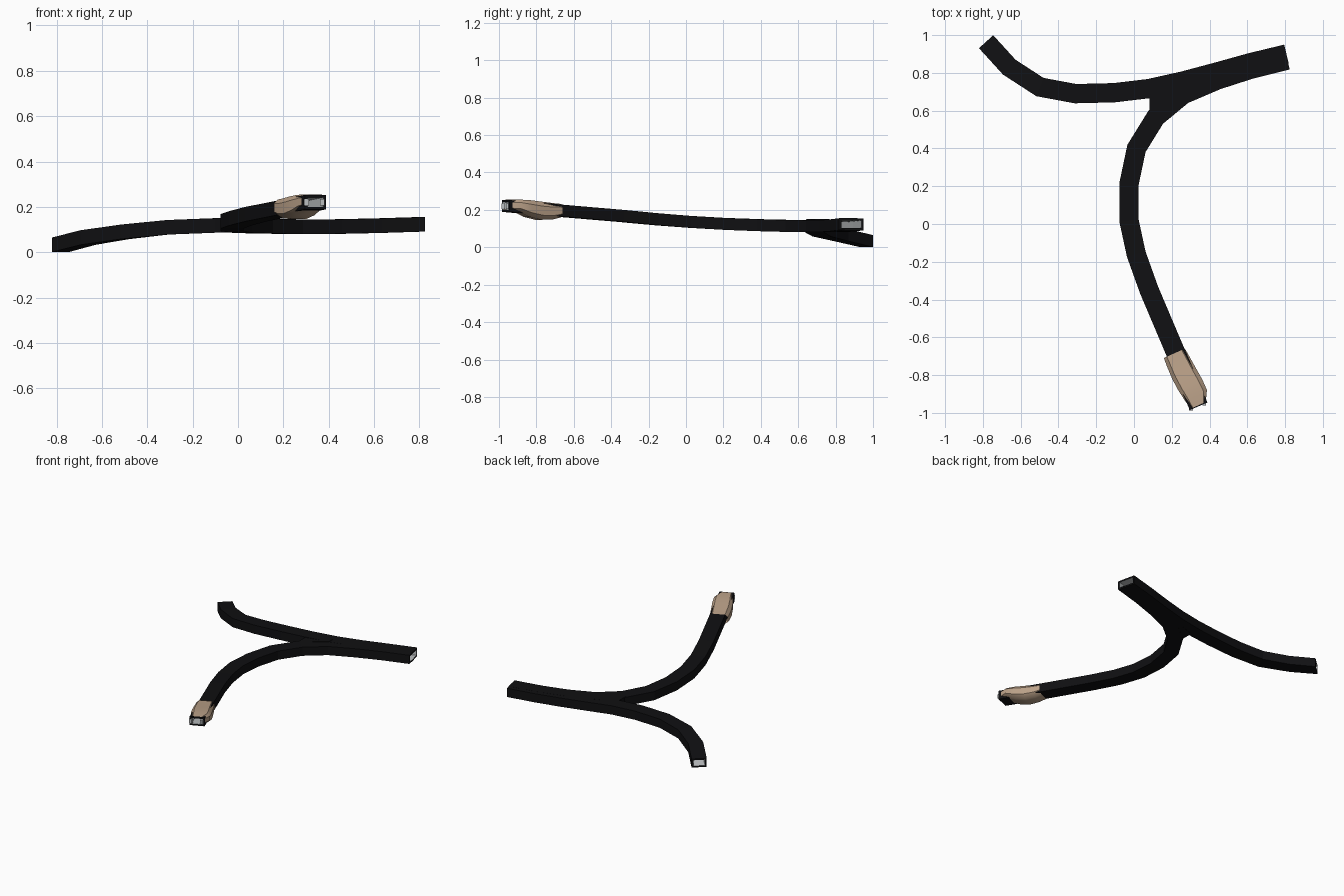
import bpy, bmesh
from mathutils import Vector

if "Cube" in bpy.data.objects:
    bpy.data.objects.remove(bpy.data.objects["Cube"])


def material(name, rgb):
    m = bpy.data.materials.new(name)
    m.diffuse_color = (*rgb, 1)
    m.use_nodes = True
    m.node_tree.nodes["Principled BSDF"].inputs["Base Color"].default_value = m.diffuse_color
    return m


BLACK = material("black_shell", (0.005, 0.005, 0.006))
GREY = material("grey_lining", (0.5, 0.52, 0.53))
TAN = material("tan_rock", (0.5, 0.36, 0.25))


def loft(name, rings, mat, caps=True):
    bm = bmesh.new()
    vs = [[bm.verts.new(p) for p in r] for r in rings]
    n = len(vs[0])
    for a, b in zip(vs, vs[1:]):
        for i in range(n):
            j = (i + 1) % n
            bm.faces.new((a[i], a[j], b[j], b[i]))
    if caps:
        bm.faces.new(vs[0][::-1])
        bm.faces.new(vs[-1])
    bmesh.ops.recalc_face_normals(bm, faces=bm.faces)
    me = bpy.data.meshes.new(name)
    bm.to_mesh(me)
    bm.free()
    me.materials.append(mat)
    ob = bpy.data.objects.new(name, me)
    bpy.context.collection.objects.link(ob)
    return ob


def tube(name, path, hw, hh, mat, extend=0.0):
    """Rectangular tube swept along a path with mitred joints."""
    pts = [Vector(p) for p in path]
    if extend:
        pts[0] += (pts[0] - pts[1]).normalized() * extend
        pts[-1] += (pts[-1] - pts[-2]).normalized() * extend
    rings = []
    for i, p in enumerate(pts):
        d0 = (p - pts[i - 1] if i else pts[1] - p).to_2d().normalized()
        d1 = (pts[i + 1] - p if i < len(pts) - 1 else p - pts[i - 1]).to_2d().normalized()
        d = (d0 + d1).normalized()
        side = Vector((d.y, -d.x, 0)) * hw / d.dot(d0)
        up = Vector((0, 0, hh))
        rings.append([p - side - up, p + side - up, p + side + up, p - side + up])
    return loft(name, rings, mat)


def boolean(ob, other, op):
    m = ob.modifiers.new(op, 'BOOLEAN')
    m.operation, m.object, m.solver = op, other, 'EXACT'
    m.material_mode = 'TRANSFER'
    dg = bpy.context.evaluated_depsgraph_get()
    me = bpy.data.meshes.new_from_object(ob.evaluated_get(dg))
    ob.modifiers.clear()
    ob.data = me
    bpy.data.objects.remove(other)


# centre lines of the two branches, sharing the right-hand end
branch_a = [(-0.783, 0.965, 0.033), (-0.66, 0.83, 0.065), (-0.498, 0.725, 0.09),
            (-0.31, 0.69, 0.11), (-0.105, 0.695, 0.118), (0.08, 0.717, 0.118),
            (0.26, 0.757, 0.113), (0.44, 0.805, 0.113), (0.62, 0.855, 0.117),
            (0.807, 0.90, 0.123)]
branch_b = [(0.342, -0.965, 0.221), (0.22, -0.68, 0.196), (0.08, -0.35, 0.168),
            (0.012, -0.16, 0.15), (-0.027, 0.02, 0.136), (-0.027, 0.21, 0.125),
            (0.013, 0.40, 0.118), (0.115, 0.565, 0.114), (0.26, 0.685, 0.1125),
            (0.44, 0.762, 0.1135), (0.62, 0.82, 0.1175), (0.812, 0.868, 0.1235)]

# outer shell with a filled wedge at the fork
tunnel = tube("forked_tunnel", branch_a, 0.051, 0.032, BLACK)
boolean(tunnel, tube("b_outer", branch_b, 0.051, 0.0318, BLACK), 'UNION')
wedge = [(0.081, 0.59), (0.25, 0.70), (0.25, 0.75), (0.081, 0.69)]
boolean(tunnel, loft("wedge", [[(x, y, z) for x, y in wedge] for z in (0.083, 0.147)],
                     BLACK), 'UNION')

# hollow inside with grey lining
bore = tube("a_inner", branch_a, 0.039, 0.021, GREY, 0.03)
boolean(bore, tube("b_inner", branch_b, 0.039, 0.0208, GREY, 0.03), 'UNION')
boolean(tunnel, bore, 'DIFFERENCE')

# tan rock sleeve around the front end: along, left, right, bottom, top
D, N = Vector((0.41, -0.912)), Vector((0.912, 0.41))
octagon = [(0, .25), (.2, 0), (.8, 0), (1, .25), (1, .75), (.85, 1), (.15, 1), (0, .75)]
sections = [(0.712, -0.147, -0.025, 0.160, 0.232), (0.76, -0.150, -0.020, 0.149, 0.236),
            (0.83, -0.152, -0.014, 0.147, 0.244), (0.90, -0.147, -0.008, 0.163, 0.252),
            (0.96, -0.138, -0.008, 0.190, 0.255), (1.015, -0.128, -0.040, 0.195, 0.254)]
rings = []
for s, l, r, b, t in sections:
    ring = []
    for u, v in octagon:
        p = D * s + N * (l + (r - l) * u)
        ring.append((p.x, p.y, b + (t - b) * v))
    rings.append(ring)
sleeve = loft("rock_sleeve", rings, TAN, caps=False)
bpy.context.view_layer.objects.active = sleeve
sleeve.select_set(True)
bpy.ops.object.shade_smooth_by_angle(angle=0.7)

# small grey pegs at the mouth of the sleeve
for i, (x, y) in enumerate([(0.302, -0.977), (0.372, -0.952)]):
    loft(f"mouth_peg_{i + 1}", [[(x - .01, y - .01, z), (x + .01, y - .01, z),
         (x + .01, y + .01, z), (x - .01, y + .01, z)] for z in (0.205, 0.235)], GREY)
